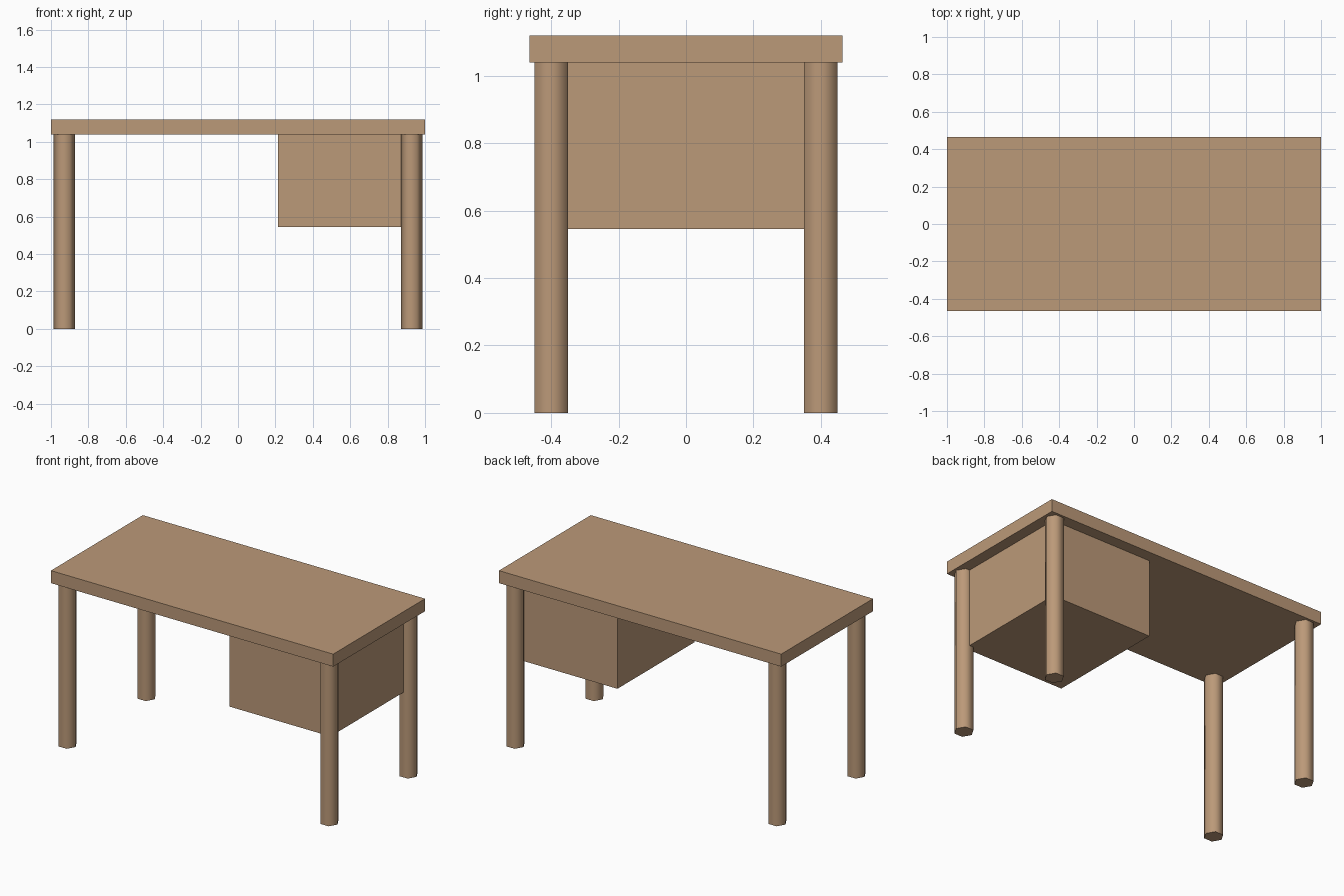
import bpy
import math

cube = bpy.data.objects.get("Cube")
if cube:
    bpy.data.objects.remove(cube, do_unlink=True)

# Single wood colour
wood = bpy.data.materials.new("light_brown_wood")
wood.use_nodes = True
colour = (0.50, 0.32, 0.19, 1)
wood.diffuse_color = colour
wood.node_tree.nodes["Principled BSDF"].inputs["Base Color"].default_value = colour


def finish(name):
    obj = bpy.context.object
    obj.name = name
    obj.data.materials.append(wood)
    return obj


def box(name, low, high):
    """Box spanning two opposite corners."""
    centre = [(a + b) / 2 for a, b in zip(low, high)]
    bpy.ops.mesh.primitive_cube_add(size=1, location=centre)
    obj = finish(name)
    obj.scale = [b - a for a, b in zip(low, high)]
    bpy.ops.object.transform_apply(location=False, rotation=False, scale=True)


# Table top and the drawer cabinet hung below it
TOP_Z = 1.04
box("desk_top", (-1, -0.465, TOP_Z), (1, 0.465, 1.12))
box("drawer_cabinet", (0.213, -0.39, 0.545), (0.928, 0.39, TOP_Z))

# Six-sided legs, corners pointing along x, smooth sides and sharp ends
for side, sx in (("right", -1), ("left", 1)):
    for end, sy in (("front", -1), ("back", 1)):
        bpy.ops.mesh.primitive_cylinder_add(
            vertices=6, radius=0.0575, depth=TOP_Z,
            location=(sx * 0.928, sy * 0.4, TOP_Z / 2),
            rotation=(0, 0, math.radians(30)))
        finish(f"{end}_{side}_leg")
        bpy.ops.object.transform_apply(location=False, rotation=True, scale=False)
        bpy.ops.object.shade_smooth_by_angle(angle=math.radians(65))
